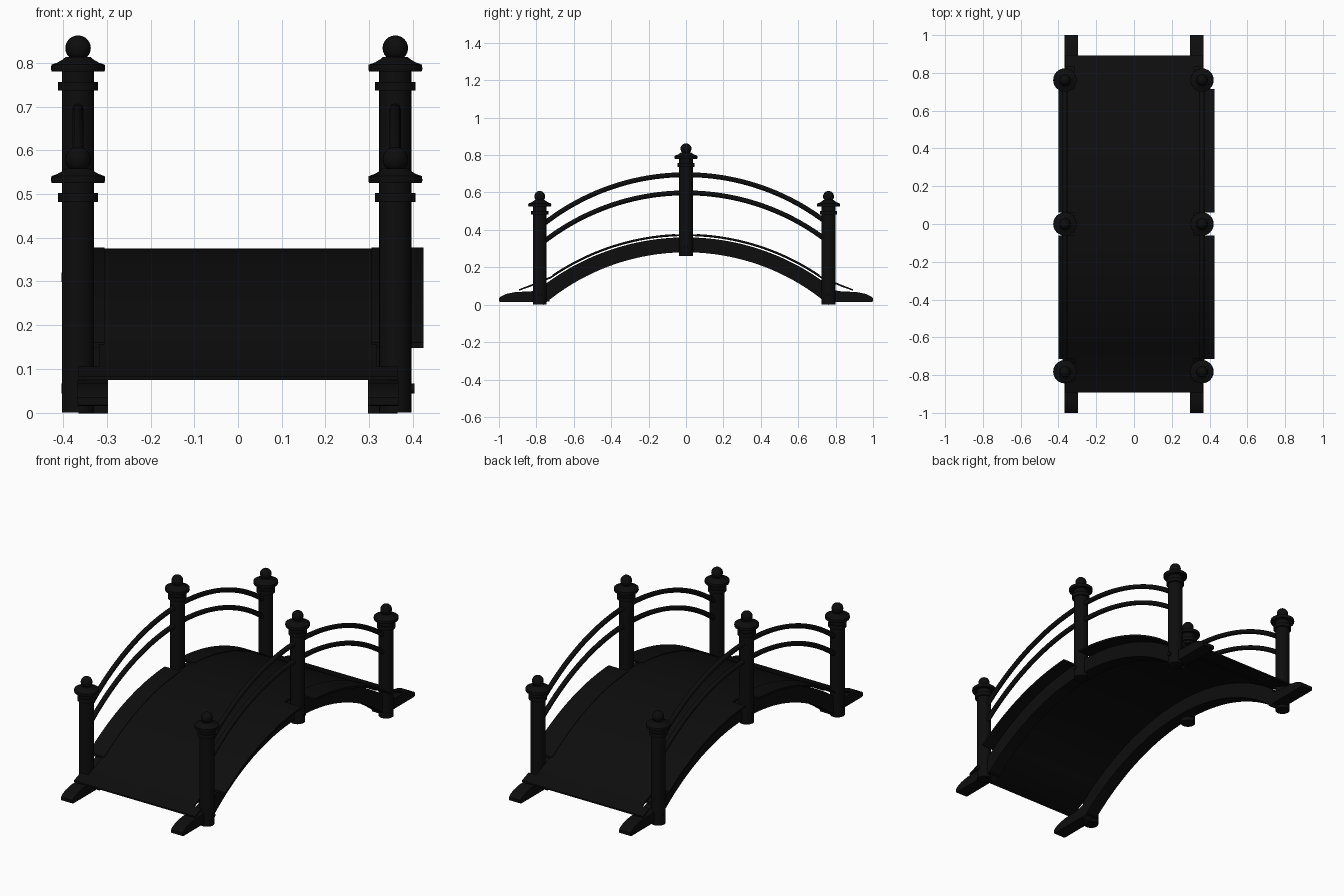
import bpy, bmesh, math

if "Cube" in bpy.data.objects:
    bpy.data.objects.remove(bpy.data.objects["Cube"])

CZ = -0.897          # shared centre height of the concentric arches

black = bpy.data.materials.new("black_paint")
black.diffuse_color = (0.004, 0.004, 0.004, 1)
black.use_nodes = True
black.node_tree.nodes["Principled BSDF"].inputs["Base Color"].default_value = black.diffuse_color


def arc(r, y):
    return CZ + math.sqrt(r * r - y * y)


def finish(bm, name, angle=30):
    bmesh.ops.recalc_face_normals(bm, faces=bm.faces)
    me = bpy.data.meshes.new(name)
    bm.to_mesh(me)
    bm.free()
    me.materials.append(black)
    ob = bpy.data.objects.new(name, me)
    bpy.context.collection.objects.link(ob)
    bpy.ops.object.select_all(action='DESELECT')
    ob.select_set(True)
    bpy.context.view_layer.objects.active = ob
    bpy.ops.object.shade_smooth_by_angle(angle=math.radians(angle))
    return ob


def slab(name, sections, x0, x1):
    """Box-section slab through (y, z_bottom, z_top) sections."""
    bm = bmesh.new()
    rings = [[bm.verts.new(p) for p in ((x0, y, b), (x1, y, b), (x1, y, t), (x0, y, t))]
             for y, b, t in sections]
    for a, c in zip(rings, rings[1:]):
        for i in range(4):
            j = (i + 1) % 4
            bm.faces.new((a[i], a[j], c[j], c[i]))
    bm.faces.new(rings[0])
    bm.faces.new(rings[-1])
    return finish(bm, name)


def lathe(name, profile, x, y, n=24):
    bm = bmesh.new()
    rings = [[bm.verts.new((x + r * math.cos(2 * math.pi * i / n),
                            y + r * math.sin(2 * math.pi * i / n), z)) for i in range(n)]
             for r, z in profile]
    for a, c in zip(rings, rings[1:]):
        for i in range(n):
            j = (i + 1) % n
            bm.faces.new((a[i], a[j], c[j], c[i]))
    bm.faces.new(rings[0])
    bm.faces.new(rings[-1])
    return finish(bm, name)


def tube(name, pts, radius):
    cu = bpy.data.curves.new(name, 'CURVE')
    cu.dimensions = '3D'
    cu.bevel_depth = radius
    cu.bevel_resolution = 2
    cu.use_fill_caps = True
    cu.materials.append(black)
    sp = cu.splines.new('POLY')
    sp.points.add(len(pts) - 1)
    for p, co in zip(sp.points, pts):
        p.co = (*co, 1)
    ob = bpy.data.objects.new(name, cu)
    bpy.context.collection.objects.link(ob)


def span(a, b, n):
    return [a + (b - a) * i / n for i in range(n + 1)]


# arched deck with straight ramps, narrower where it passes the posts
ys = span(-0.72, 0.72, 40)
deck = [(y, arc(1.264, y), arc(1.273, y)) for y in ys]
deck = [(-0.84, 0.093, 0.103)] + deck + [(0.84, 0.093, 0.103)]
slab("deck", deck, -0.318, 0.318)
for end, e in (("front", -1), ("back", 1)):
    slab(end + "_end_plank", [(e * 0.835, 0.095, 0.105), (e * 0.892, 0.075, 0.083)],
         -0.365, 0.365)

post_ys = (-0.782, 0.0, 0.762)
for side, s in (("left", -1), ("right", 1)):
    # side beam and its feet
    slab(side + "_beam", [(y, arc(1.177, y), arc(1.257, y)) for y in span(-0.765, 0.765, 40)],
         s * 0.297, s * 0.365)
    foot = [(0.73, 0.018, 0.10), (0.78, 0.015, 0.08), (0.83, 0.015, 0.071),
            (0.91, 0.015, 0.068), (0.96, 0.015, 0.058), (0.99, 0.015, 0.044), (1.0, 0.017, 0.034)]
    for end, e in (("front", -1), ("back", 1)):
        slab(f"{side}_{end}_foot", [(e * y, b, t) for y, b, t in foot], s * 0.297, s * 0.367)
        # deck edge between the posts
        slab(f"{side}_{end}_edge_strip",
             [(y, arc(1.266, y), arc(1.276, y)) for y in span(e * 0.06, e * 0.715, 20)],
             s * 0.305, s * 0.4125 + 0.0125)

    # posts with ring, flared cap and ball, plus a bolt through each
    px = s * 0.363 - 0.003
    for label, y in zip(("front", "middle", "back"), post_ys):
        mid = label == "middle"
        d = 0.0 if mid else -0.255
        prof = [(0.037, 0.26 if mid else 0.0), (0.037, 0.737 + d), (0.046, 0.737 + d),
                (0.046, 0.757 + d), (0.037, 0.757 + d), (0.037, 0.783 + d), (0.060, 0.780 + d),
                (0.062, 0.786 + d), (0.061, 0.796 + d), (0.047, 0.801 + d),
                (0.035, 0.808 + d), (0.028, 0.814 + d), (0.012, 0.814 + d)]
        lathe(f"{side}_{label}_post", prof, px, y)
        ball = [(0.029 * math.sin(math.pi * k / 12) + 0.0002,
                 0.834 + d - 0.029 * math.cos(math.pi * k / 12)) for k in range(13)]
        lathe(f"{side}_{label}_ball", ball, px, y)
        bz = 0.31 if mid else 0.055
        tube(f"{side}_{label}_bolt", [(s * 0.30, y, bz), (s * 0.404, y, bz)], 0.011)

    # curved handrails
    for rail, top, low in (("upper", 0.695, 0.44), ("lower", 0.598, 0.345)):
        h = top - low
        r = (0.75 ** 2 + h * h) / (2 * h)
        tube(f"{side}_{rail}_rail",
             [(px, y, top - r + math.sqrt(r * r - y * y)) for y in span(-0.78, 0.76, 40)], 0.013)
